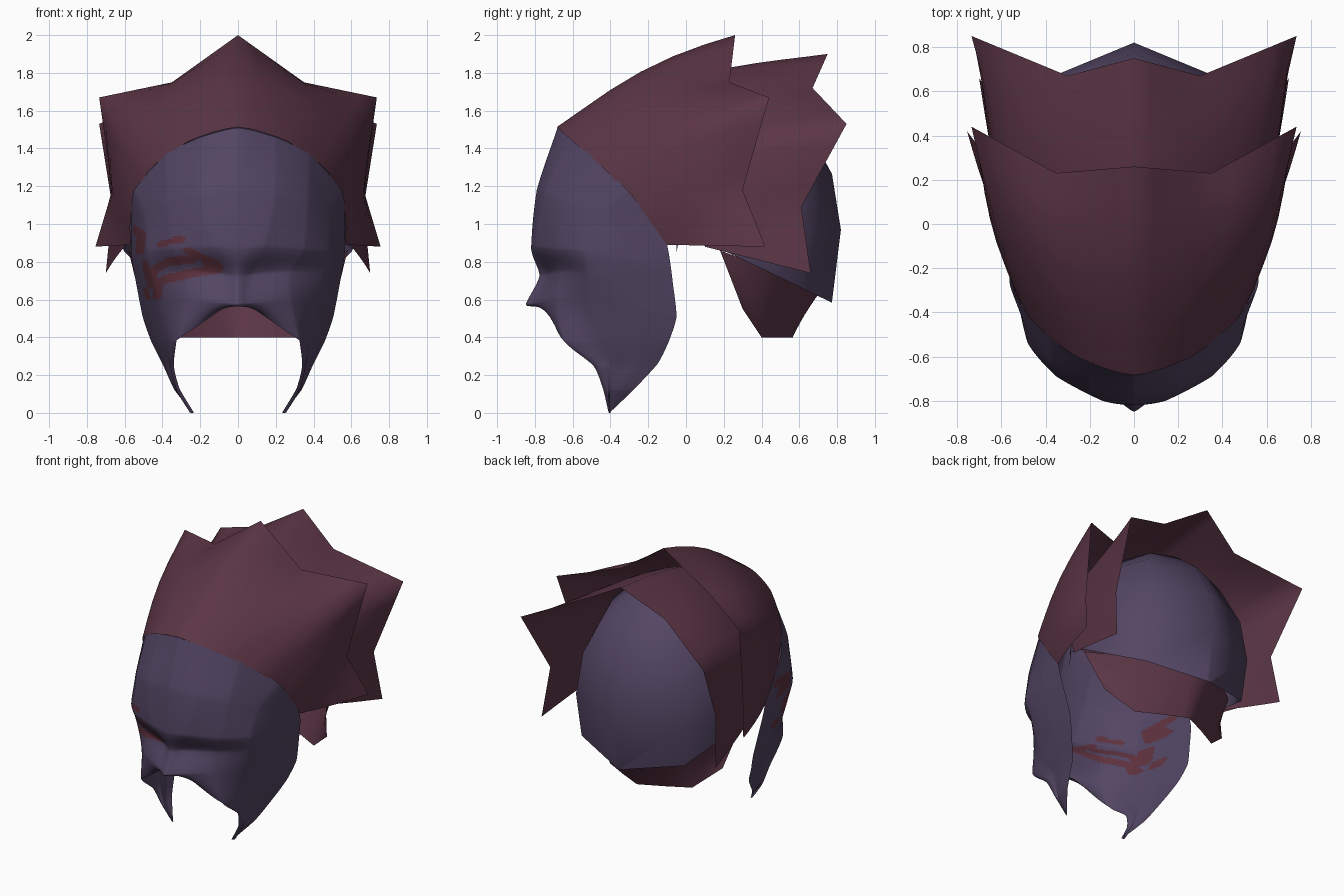
import bpy, bmesh, math
from mathutils import Vector

if "Cube" in bpy.data.objects:
    bpy.data.objects.remove(bpy.data.objects["Cube"])


def material(name, rgb):
    m = bpy.data.materials.new(name)
    m.diffuse_color = (*rgb, 1)
    m.use_nodes = True
    m.node_tree.nodes["Principled BSDF"].inputs["Base Color"].default_value = m.diffuse_color
    return m


PURPLE = material("dusky purple", (0.086, 0.060, 0.125))
MAROON = material("dark maroon", (0.105, 0.036, 0.060))
PAINT = material("war paint red", (0.112, 0.031, 0.048))


def finish(name, bm, mats):
    me = bpy.data.meshes.new(name)
    bm.to_mesh(me)
    bm.free()
    for m in mats:
        me.materials.append(m)
    for p in me.polygons:
        p.use_smooth = True
    ob = bpy.data.objects.new(name, me)
    bpy.context.collection.objects.link(ob)
    return ob


def mirrored(half):
    """Half row (centre to +x side) -> full row from -x to +x."""
    half = [Vector(p) for p in half]
    return [Vector((-p.x, p.y, p.z)) for p in reversed(half[1:])] + half


def straight(pts, n):
    """Subdivide an edge without rounding it."""
    return [a.lerp(b, k / n) for a, b in zip(pts, pts[1:]) for k in range(n)] + [pts[-1]]


def spline(pts, n, soft=1.0):
    """Catmull-Rom through pts, blended towards straight spans by soft."""
    out = []
    for i in range(len(pts) - 1):
        b, c = pts[i], pts[i + 1]
        a = pts[i - 1] if i else b * 2 - c
        d = pts[i + 2] if i + 2 < len(pts) else c * 2 - b
        for k in range(n):
            t = k / n
            p = (b + (c - a) * (t / 2) + (a * 2 - b * 5 + c * 4 - d) * (t * t / 2)
                 + (b * 3 - a - c * 3 + d) * (t ** 3 / 2))
            out.append(b.lerp(c, t).lerp(p, soft))
    return out + [pts[-1].copy()]


def grid(rows, flip=False, keep=lambda i, j: True):
    bm = bmesh.new()
    vs = [[bm.verts.new(p) for p in r] for r in rows]
    for i in range(len(rows) - 1):
        for j in range(len(rows[0]) - 1):
            if keep(i, j):
                q = [vs[i][j], vs[i + 1][j], vs[i + 1][j + 1], vs[i][j + 1]]
                bm.faces.new(q[::-1] if flip else q)
    loose = [v for v in bm.verts if not v.link_faces]
    bmesh.ops.delete(bm, geom=loose, context='VERTS')
    return bm


def swept_sheet(name, start, end, bulge, lift=0.0, steps=6):
    """Sheet between two mirrored edges, bowed upwards; the jagged end softens inwards."""
    a, b = spline(mirrored(start), 4, .7), straight(mirrored(end), 4)
    last = len(b) - 1
    calm = []
    for i in range(last + 1):
        w = min(3, i, last - i)
        calm.append(sum(b[i - w:i + w + 1], Vector()) / (2 * w + 1))
    centre = Vector((0, 0.1, 0.9))
    rows = []
    for s in range(steps + 1):
        u = s / steps
        row = []
        for p, q, c in zip(a, b, calm):
            m = p.lerp(c.lerp(q, u), u)
            out = (m - centre).normalized()
            bow = bulge * max(.15, out.z) * 4 * u * (1 - u)
            row.append(m + out * (bow + lift * (1 - u)))
        rows.append(row)
    return finish(name, grid(rows, True), [MAROON])


# Face mask: half rows from hairline down to the mouth edge
mask = [
    [(0, -.68, 1.51), (.2, -.62, 1.46), (.38, -.51, 1.37), (.55, -.31, 1.18), (.565, -.2, 1.04), (.565, -.1, .89)],
    [(0, -.79, 1.18), (.2, -.75, 1.16), (.37, -.64, 1.12), (.49, -.47, 1.04), (.54, -.3, .95), (.565, -.09, .84)],
    [(0, -.82, .87), (.14, -.80, .88), (.35, -.69, .87), (.48, -.54, .86), (.53, -.3, .81), (.555, -.08, .77)],
    [(0, -.775, .725), (.08, -.73, .735), (.28, -.665, .75), (.46, -.52, .74), (.51, -.3, .71), (.54, -.07, .69)],
    [(0, -.848, .575), (.06, -.81, .58), (.28, -.69, .60), (.42, -.51, .59), (.475, -.3, .56), (.505, -.05, .51)],
    [(0, -.80, .565), (.09, -.73, .545), (.325, -.65, .385), (.39, -.45, .385), (.43, -.28, .385), (.46, -.09, .38)],
]
# Cheek guards: only the outer four columns
cheeks = [
    [(.34, -.49, .25), (.36, -.38, .25), (.385, -.27, .25), (.40, -.15, .26)],
    [(.31, -.44, .13), (.32, -.40, .125), (.33, -.35, .12), (.335, -.28, .12)],
    [(.235, -.41, .003), (.237, -.408, .003), (.24, -.405, .004), (.243, -.40, .005)],
]
N, SOFT = 18, .55
full = [mirrored(r) for r in mask + [mask[5][:2] + c for c in cheeks]]
wide = [spline(r, N, SOFT) for r in full]
rows = list(zip(*[spline(list(c), N, SOFT) for c in zip(*wide)]))
bm = grid(rows, keep=lambda i, j: i < 5 * N or not 3 * N <= j < 7 * N)
for v in bm.verts:
    v.co.z = max(v.co.z, 0)

# War paint strokes around one eye: half width and x, z polyline
strokes = [
    (.030, [(-.11, .775), (-.16, .795)]),
    (.021, [(-.10, .78), (-.19, .82), (-.27, .86)]),
    (.024, [(-.10, .765), (-.22, .745), (-.36, .715), (-.42, .69), (-.43, .62)]),
    (.022, [(-.46, .68), (-.44, .76), (-.36, .805), (-.24, .81)]),
    (.018, [(-.41, .89), (-.37, .905), (-.30, .92)]),
    (.023, [(-.55, .97), (-.51, .94), (-.52, .86)]),
    (.018, [(-.49, .79), (-.47, .70)]),
    (.014, [(-.49, .65), (-.475, .61)]),
]


def painted(p):
    for w, line in strokes:
        for a, b in zip(line, line[1:]):
            a, b, q = Vector(a), Vector(b), Vector((p.x, p.z))
            t = max(0, min(1, (q - a).dot(b - a) / (b - a).length_squared))
            if (q - a.lerp(b, t)).length < w:
                return True
    return False


for f in bm.faces:
    c = f.calc_center_median()
    f.material_index = int(c.x < 0 and c.y < -.22 and .55 < c.z < 1.02 and painted(c))
finish("face_mask", bm, [PURPLE, PAINT])

# Skull shell: open half globe of few sides with a slanted lower rim
bm = bmesh.new()
bmesh.ops.create_uvsphere(bm, u_segments=8, v_segments=8, radius=1)
for v in bm.verts:
    x, y, z = v.co
    v.co = (x * .62, .2 + y * .62, .97 + z * (.77 if z > 0 else 1.0))
for co, no in (((0, -.05, 0), (0, -1, 0)), ((0, .2, .86), (0, -.483, -1))):
    bmesh.ops.bisect_plane(bm, geom=bm.verts[:] + bm.edges[:] + bm.faces[:],
                           plane_co=co, plane_no=no, clear_outer=True)
for v in bm.verts:
    if v.co.y < -.04 and v.co.z < 1:
        v.co.z = .85
finish("skull_shell", bm, [PURPLE])

# Front hair layer: from the hairline to a jagged rear edge
swept_sheet("front_hair",
            [(0, -.68, 1.51), (.26, -.595, 1.435), (.47, -.42, 1.28), (.56, -.23, 1.07), (.565, -.1, .89)],
            [(0, .26, 2.0), (.35, .23, 1.75), (.735, .44, 1.67), (.665, .30, 1.18), (.755, .42, .88)],
            .085, .005)

# Rear hair layer, tucked under the front one
swept_sheet("rear_hair",
            [(0, 0, 1.77), (.3, 0, 1.62), (.55, .05, 1.40), (.60, .05, 1.1), (.60, .1, .88)],
            [(0, .75, 1.9), (.30, .67, 1.72), (.735, .85, 1.53), (.665, .61, 1.09), (.70, .66, .74)], .04)

# Nape guard: band hanging from inside the skull rim
swept_sheet("nape_guard",
            [(0, .71, .64), (.26, .60, .70), (.46, .42, .77), (.58, .18, .86)],
            [(0, .565, .40), (.17, .485, .40), (.33, .40, .40), (.505, .30, .55)], .0)
